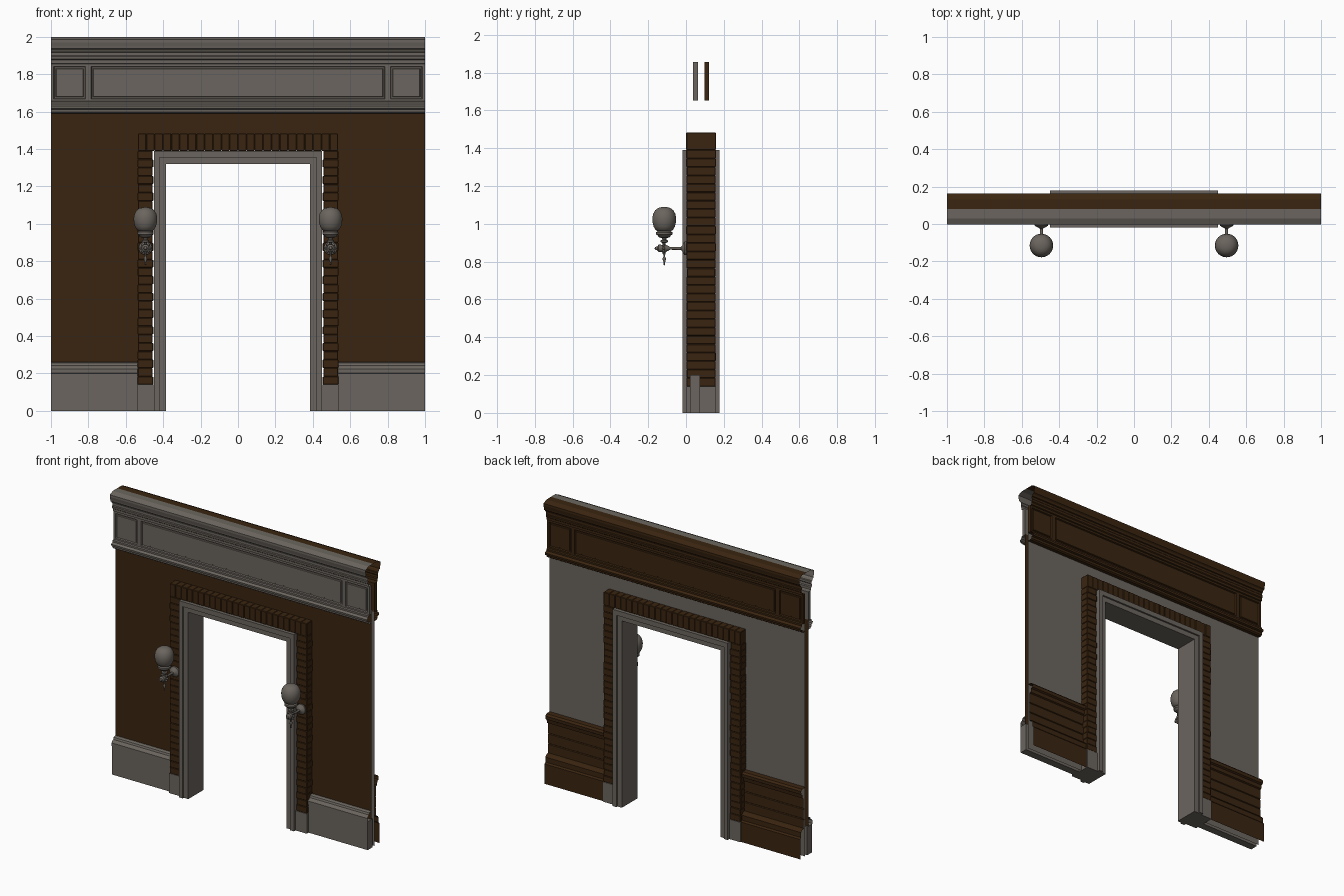
import bpy, bmesh, math, random
from mathutils import Matrix, Vector

if "Cube" in bpy.data.objects:
    bpy.data.objects.remove(bpy.data.objects["Cube"])

random.seed(4)
C = 0.08   # y of the wall's middle plane


def material(name, rgb):
    m = bpy.data.materials.new(name)
    m.diffuse_color = (*rgb, 1)
    m.use_nodes = True
    m.node_tree.nodes["Principled BSDF"].inputs["Base Color"].default_value = m.diffuse_color
    return m


GREY = material("warm_grey", (0.147, 0.130, 0.112))
BROWN = material("dark_brown", (0.042, 0.018, 0.005))


def finish(name, bm, mat, smooth=False):
    me = bpy.data.meshes.new(name)
    bm.to_mesh(me)
    bm.free()
    ob = bpy.data.objects.new(name, me)
    bpy.context.collection.objects.link(ob)
    me.materials.append(mat)
    if smooth:
        bpy.context.view_layer.objects.active = ob
        ob.select_set(True)
        bpy.ops.object.shade_smooth_by_angle(angle=math.radians(40))
        ob.select_set(False)
    return ob


def add_box(bm, x0, x1, y0, y1, z0, z1):
    size = Matrix.Diagonal((x1 - x0, y1 - y0, z1 - z0, 1))
    pos = Matrix.Translation(((x0 + x1) / 2, (y0 + y1) / 2, (z0 + z1) / 2))
    return bmesh.ops.create_cube(bm, size=1, matrix=pos @ size)["verts"]


def moulding(name, profile, side, spans, mat):
    """Open profile of (distance from wall middle, z), run along x."""
    bm = bmesh.new()
    for x0, x1 in spans:
        rows = [[bm.verts.new((x, C + side * d, z)) for d, z in profile] for x in (x0, x1)]
        for i in range(len(profile) - 1):
            f = (rows[0][i], rows[0][i + 1], rows[1][i + 1], rows[1][i])
            bm.faces.new(f if side > 0 else f[::-1])
    return finish(name, bm, mat)


def add_lathe(bm, profile, matrix, n=24):
    """Revolve (radius, height) points about local z."""
    rings = [[bm.verts.new(matrix @ Vector((r * math.cos(a), r * math.sin(a), h)))
              for a in (2 * math.pi * k / n for k in range(n))] for r, h in profile]
    for a, b in zip(rings, rings[1:]):
        for k in range(n):
            j = (k + 1) % n
            bm.faces.new((a[k], a[j], b[j], b[k]))
    bm.faces.new(rings[0][::-1])
    bm.faces.new(rings[-1])


CROWN = [(0.042, 1.855), (0.050, 1.858), (0.050, 1.875), (0.056, 1.880), (0.058, 1.895),
         (0.054, 1.900), (0.054, 1.915), (0.060, 1.918), (0.066, 1.930), (0.076, 1.937),
         (0.078, 1.950), (0.083, 1.970), (0.083, 1.985), (0.050, 2.0), (0, 2.0)]
PICTURE_RAIL = [(0.017, 1.59), (0.040, 1.59), (0.050, 1.597), (0.052, 1.612), (0.066, 1.616),
                (0.068, 1.630), (0.060, 1.636), (0.052, 1.640), (0.052, 1.652), (0.042, 1.656)]
BASE_CAP = [(0.060, 0.2), (0.064, 0.202), (0.064, 0.225), (0.052, 0.238), (0.045, 0.242),
            (0.040, 0.255), (0.032, 0.26), (0.017, 0.26)]
WAINSCOT = [(0.072, 0), (0.072, 0.14), (0.062, 0.15), (0.062, 0.185), (0.050, 0.20),
            (0.034, 0.205), (0.034, 0.265), (0.028, 0.269), (0.034, 0.273), (0.034, 0.338),
            (0.028, 0.342), (0.034, 0.346), (0.034, 0.415), (0.044, 0.42), (0.048, 0.445),
            (0.060, 0.452), (0.062, 0.475), (0.050, 0.487), (0.017, 0.49)]
ENDS = [(-1, -0.535), (0.535, 1)]

for side, label, trim, paper in ((-1, "front", GREY, BROWN), (1, "back", BROWN, GREY)):
    # thin wall sheet around the doorway
    bm = bmesh.new()
    y = C + side * 0.017
    for x0, x1, z0, z1 in ((-1, -0.46, 0, 1.4), (0.46, 1, 0, 1.4), (-1, 1, 1.4, 1.66)):
        vs = [bm.verts.new((x, y, z)) for x, z in ((x0, z0), (x1, z0), (x1, z1), (x0, z1))]
        bm.faces.new(vs if side < 0 else vs[::-1])
    finish(label + "_wall", bm, paper)

    # cornice mouldings
    moulding(label + "_crown_moulding", CROWN, side, [(-1, 1)], trim)
    moulding(label + "_picture_rail", PICTURE_RAIL, side, [(-1, 1)], trim)

    # frieze blocks with recessed panels
    bm = bmesh.new()
    for x0, x1 in ((-1, -0.8), (-0.8, 0.8), (0.8, 1)):
        ya, yb = sorted((C + side * 0.042, C + side * 0.017))
        verts = add_box(bm, x0, x1, ya, yb, 1.652, 1.856)
        bm.normal_update()
        face = [f for f in {f for v in verts for f in v.link_faces} if f.normal.y * side > 0.9]
        for t, d in ((0.021, 0), (0.005, -0.010), (0.009, 0), (0.005, 0.006)):
            bmesh.ops.inset_individual(bm, faces=face, thickness=t, depth=d)
    finish(label + "_frieze_panels", bm, trim)

# front skirting blocks and their cap
bm = bmesh.new()
for x0, x1 in ((0.535, 0.6), (0.6, 0.8), (0.8, 1)):
    add_box(bm, x0, x1, 0.02, 0.075, 0, 0.2)
    add_box(bm, -x1, -x0, 0.02, 0.075, 0, 0.2)
finish("front_skirting", bm, GREY)
moulding("front_skirting_cap", BASE_CAP, -1, ENDS, GREY)

# back boarded wainscot
moulding("back_wainscot", WAINSCOT, 1, ENDS, BROWN)

# brick surround with slightly uneven bricks
bm = bmesh.new()
rows, cols = 28, 24
h, w = 1.25 / rows, 1.07 / cols
for i in range(rows):
    for s in (-1, 1):
        j, k = random.uniform(0, 0.003), random.uniform(0, 0.002)
        x0, x1 = sorted((s * (0.453 + 0.004 * (i % 2)), s * (0.537 - k)))
        add_box(bm, x0, x1, 0.001 + j, 0.158 - j, 0.14 + i * h, 0.14 + (i + 1) * h)
for i in range(cols):
    j = random.uniform(0, 0.003)
    add_box(bm, -0.535 + i * w, -0.535 + (i + 1) * w, 0.001 + j, 0.158 - j, 1.39, 1.482)
bricks = finish("brick_surround", bm, BROWN)
bev = bricks.modifiers.new("worn_edges", "BEVEL")
bev.width, bev.segments = 0.003, 1

# plinth blocks under the bricks
bm = bmesh.new()
for s in (-1, 1):
    x0, x1 = sorted((s * 0.45, s * 0.538))
    add_box(bm, x0, x1, 0, 0.159, 0, 0.14)
finish("plinth_blocks", bm, GREY)

# stepped door frame: outer band, then a shallower inner band
for name, a, b, top, under, d in (("door_frame_outer", 0.42, 0.45, 1.39, 1.355, 0.098),
                                  ("door_frame_inner", 0.385, 0.42, 1.355, 1.32, 0.086)):
    bm = bmesh.new()
    add_box(bm, -b, -a, C - d, C + d, 0, top)
    add_box(bm, a, b, C - d, C + d, 0, top)
    add_box(bm, -a, a, C - d, C + d, under, top)
    finish(name, bm, GREY)

# wall lamps
LY, AZ = -0.115, 0.87
GLOBE = [(0.030, 0.958), (0.046, 0.968), (0.056, 0.985), (0.062, 1.008), (0.063, 1.030),
         (0.059, 1.052), (0.048, 1.072), (0.032, 1.084), (0.015, 1.088), (0.002, 1.089)]
HOLDER = [(0.001, 0.780), (0.005, 0.784), (0.003, 0.792), (0.008, 0.808), (0.009, 0.818),
          (0.004, 0.828), (0.006, 0.845), (0.014, 0.855), (0.017, 0.870), (0.014, 0.884),
          (0.007, 0.892), (0.007, 0.898), (0.019, 0.903), (0.019, 0.912), (0.010, 0.916),
          (0.012, 0.924), (0.030, 0.930), (0.036, 0.940), (0.043, 0.943), (0.043, 0.955),
          (0.034, 0.962)]
ARM = [(0.036, -0.004), (0.036, 0.008), (0.028, 0.014), (0.016, 0.020), (0.008, 0.026),
       (0.007, 0.085), (0.014, 0.094), (0.016, 0.115), (0.020, 0.135), (0.020, 0.145),
       (0.010, 0.152), (0.008, 0.162), (0.002, 0.166)]
for s, label in ((-1, "left"), (1, "right")):
    x = s * 0.495
    up = Matrix.Translation((x, LY, 0))
    out = Matrix.Translation((x, 0, AZ)) @ Matrix.Rotation(math.pi / 2, 4, "X")
    bm = bmesh.new()
    add_lathe(bm, GLOBE, up, 32)
    finish(label + "_lamp_globe", bm, GREY, True)
    bm = bmesh.new()
    add_lathe(bm, HOLDER, up)
    finish(label + "_lamp_holder", bm, GREY, True)
    bm = bmesh.new()
    add_lathe(bm, ARM, out)
    # rosette beads around the arm's end
    for k in range(8):
        a = k * math.pi / 4
        p = Vector((x + 0.024 * math.cos(a), -0.118, AZ + 0.024 * math.sin(a)))
        bmesh.ops.create_uvsphere(bm, u_segments=8, v_segments=6, radius=0.008,
                                  matrix=Matrix.Translation(p))
    finish(label + "_lamp_arm", bm, GREY, True)
